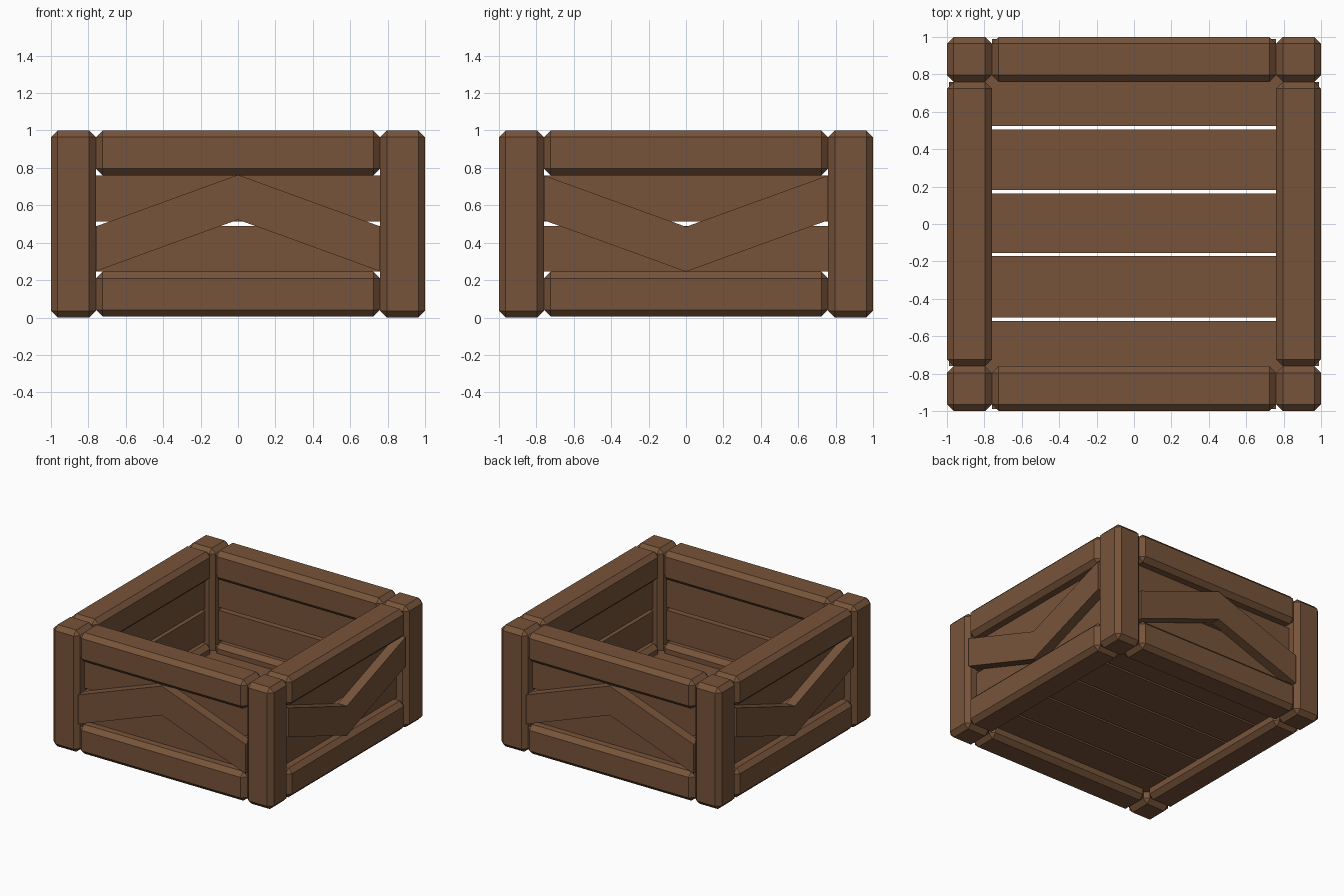
import bpy, bmesh
from mathutils import Matrix
from math import pi

if "Cube" in bpy.data.objects:
    bpy.data.objects.remove(bpy.data.objects["Cube"])

wood = bpy.data.materials.new("brown_wood")
wood.diffuse_color = (0.185, 0.088, 0.042, 1)
wood.use_nodes = True
wood.node_tree.nodes["Principled BSDF"].inputs["Base Color"].default_value = wood.diffuse_color

def prism(name, profile, depth, matrix=Matrix(), bevel=0.0):
    """Extrude an x-z profile from depth[0] to depth[1] along y, chamfer, then place it."""
    bm = bmesh.new()
    face = bm.faces.new([bm.verts.new((x, depth[0], z)) for x, z in profile])
    ext = bmesh.ops.extrude_face_region(bm, geom=[face])
    moved = [v for v in ext["geom"] if isinstance(v, bmesh.types.BMVert)]
    bmesh.ops.translate(bm, verts=moved, vec=(0, depth[1] - depth[0], 0))
    bmesh.ops.recalc_face_normals(bm, faces=bm.faces)
    if bevel:
        bmesh.ops.bevel(bm, geom=bm.edges[:], offset=bevel, segments=1,
                        profile=0.5, affect='EDGES', offset_type='OFFSET')
    bm.transform(matrix)
    me = bpy.data.meshes.new(name)
    bm.to_mesh(me)
    bm.free()
    me.materials.append(wood)
    ob = bpy.data.objects.new(name, me)
    bpy.context.collection.objects.link(ob)
    return ob

def box(name, x, y, z, matrix=Matrix(), bevel=0.0):
    return prism(name, [(x[0], z[0]), (x[1], z[0]), (x[1], z[1]), (x[0], z[1])], y, matrix, bevel)

CH = 0.036   # chamfer width
IN = 0.76    # inner edge of the frame

# each side is built as the front and turned about z
for i, side in enumerate(("front", "right", "back", "left")):
    turn = Matrix.Rotation(i * pi / 2, 4, 'Z')
    # corner post
    box(side + "_corner_post", (-1, -IN), (-1, -IN), (0, 1), turn, CH)
    # top and bottom rails
    box(side + "_bottom_rail", (-IN, IN), (-1, -IN), (0.005, 0.245), turn, CH)
    box(side + "_top_rail", (-IN, IN), (-1, -IN), (0.76, 1), turn, CH)
    # two recessed wall planks
    for n, z in (("lower", (0.245, 0.488)), ("upper", (0.513, 0.76))):
        box(f"{side}_{n}_plank", (-0.78, 0.78), (-0.91, -0.83), z, turn)
    # chevron brace, peak up on front and back, peak down on the other two
    end, mid = (0.247, 0.523) if i % 2 == 0 else (0.52, 0.245)
    h = 0.24
    prism(side + "_chevron_brace",
          [(-IN, end), (0, mid), (IN, end), (IN, end + h), (0, mid + h), (-IN, end + h)],
          (-0.99, -0.91), turn)

# floor planks running left to right
edges = [-0.84, -0.51, -0.163, 0.172, 0.515, 0.84]
for k in range(5):
    box(f"floor_plank_{k + 1}", (-0.84, 0.84), (edges[k] + 0.009, edges[k + 1] - 0.009), (0.09, 0.17))
